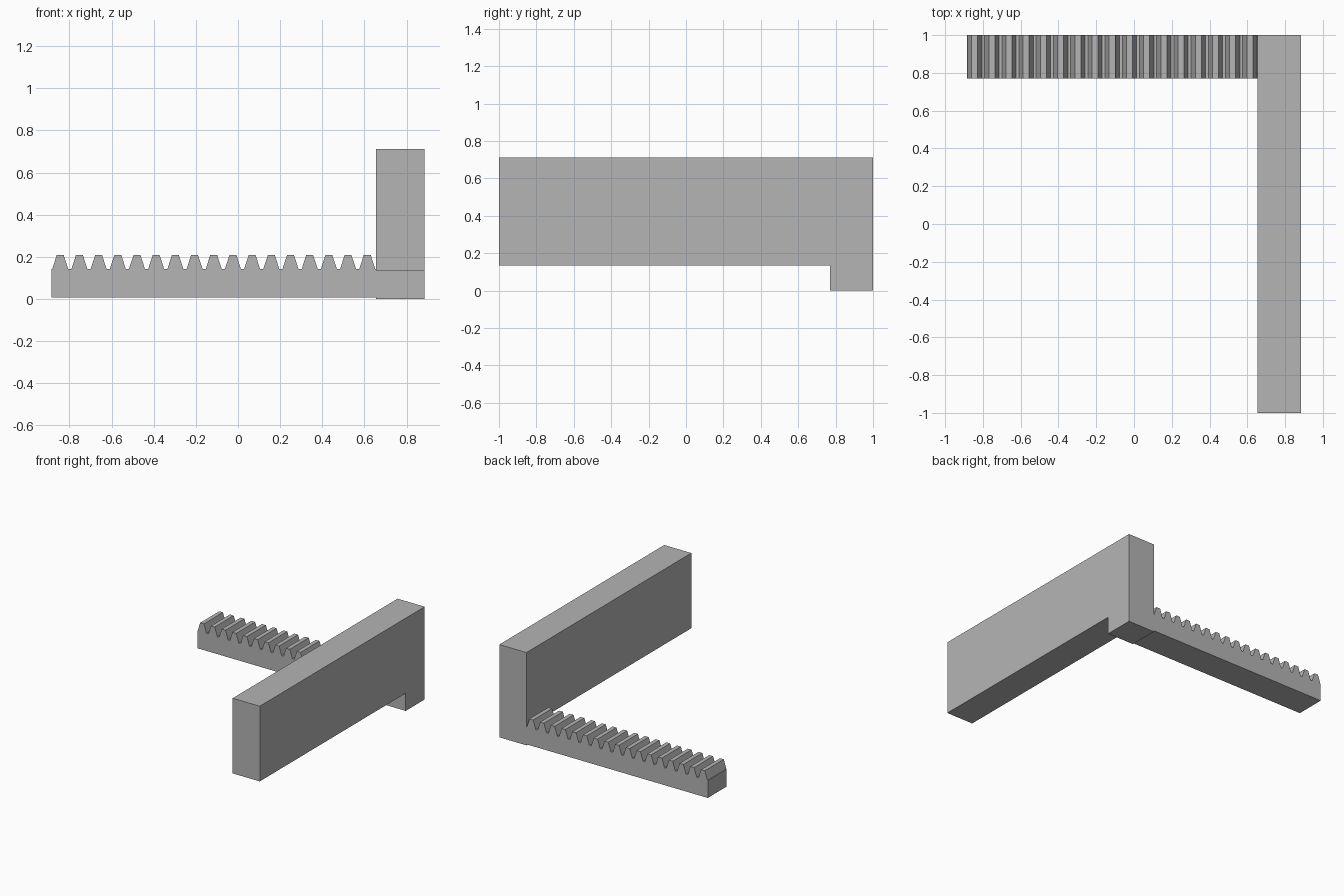
import bpy
import bmesh
from mathutils import Vector

if "Cube" in bpy.data.objects:
    bpy.data.objects.remove(bpy.data.objects["Cube"], do_unlink=True)

# One plain grey for everything
GREY = (0.46, 0.46, 0.46, 1)
grey = bpy.data.materials.new("plain grey")
grey.use_nodes = True
grey.diffuse_color = GREY
grey.node_tree.nodes["Principled BSDF"].inputs["Base Color"].default_value = GREY


def extrude_profile(name, points, direction):
    """Extrude a closed outline of 3D points along a vector."""
    bm = bmesh.new()
    face = bm.faces.new([bm.verts.new(p) for p in points])
    result = bmesh.ops.extrude_face_region(bm, geom=[face], use_keep_orig=True)
    moved = [v for v in result["geom"] if isinstance(v, bmesh.types.BMVert)]
    bmesh.ops.translate(bm, verts=moved, vec=Vector(direction))
    bmesh.ops.recalc_face_normals(bm, faces=bm.faces)
    mesh = bpy.data.meshes.new(name)
    bm.to_mesh(mesh)
    bm.free()
    mesh.materials.append(grey)
    obj = bpy.data.objects.new(name, mesh)
    bpy.context.collection.objects.link(obj)
    return obj


LEFT, RIGHT, JOINT = -0.885, 0.885, 0.655
FRONT, BACK, RACK_FRONT = -1.0, 1.0, 0.77
TOP, BEAM_BOTTOM = 0.712, 0.135

# Upright beam with a foot at its back end
beam_outline = [(FRONT, BEAM_BOTTOM), (RACK_FRONT, BEAM_BOTTOM), (RACK_FRONT, 0),
                (BACK, 0), (BACK, TOP), (FRONT, TOP)]
extrude_profile("beam_and_foot", [(JOINT, y, z) for y, z in beam_outline],
                (RIGHT - JOINT, 0, 0))

# Toothed rack: trapezoid teeth along a straight bar
TEETH, FIRST, PITCH = 17, -0.844, 0.0911
ROOT_Z, TIP_Z, BASE_Z = 0.142, 0.21, 0.008
ROOT_HALF, TIP_HALF = 0.038, 0.016
rack_outline = [(LEFT, BASE_Z), (LEFT, ROOT_Z)]
for i in range(TEETH):
    c = FIRST + i * PITCH
    rack_outline += [(c - ROOT_HALF, ROOT_Z), (c - TIP_HALF, TIP_Z),
                     (c + TIP_HALF, TIP_Z), (c + ROOT_HALF, ROOT_Z)]
rack_outline += [(JOINT, ROOT_Z), (JOINT, BASE_Z)]
extrude_profile("toothed_rack", [(x, RACK_FRONT, z) for x, z in rack_outline],
                (0, BACK - RACK_FRONT, 0))
